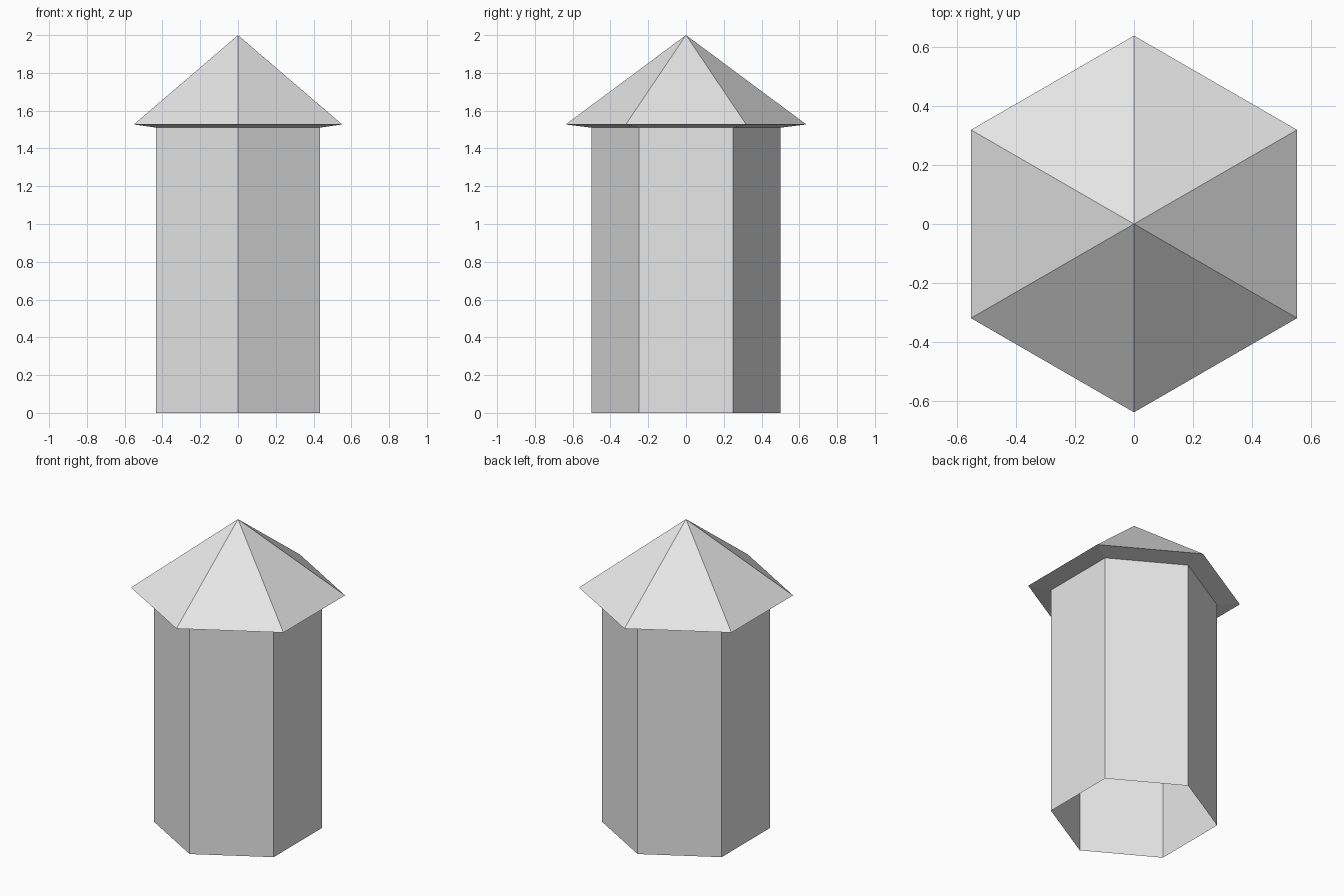
import bpy
import bmesh
from math import sin, cos, pi

cube = bpy.data.objects.get("Cube")
if cube:
    bpy.data.objects.remove(cube, do_unlink=True)

SIDES = 6

grey = bpy.data.materials.new("light_grey")
grey.use_nodes = True
colour = (0.8, 0.8, 0.8, 1)
grey.diffuse_color = colour
grey.node_tree.nodes["Principled BSDF"].inputs["Base Color"].default_value = colour


def lathe(name, profile):
    """Sweep (radius, height) points round z; radius 0 makes a tip."""
    bm = bmesh.new()
    rings = []
    for r, z in profile:
        if r == 0:
            rings.append([bm.verts.new((0, 0, z))] * SIDES)
        else:
            angles = [2 * pi * i / SIDES - pi / 2 for i in range(SIDES)]
            rings.append([bm.verts.new((r * cos(a), r * sin(a), z)) for a in angles])
    for low, high in zip(rings, rings[1:]):
        for i in range(SIDES):
            j = (i + 1) % SIDES
            corners = [low[i], low[j], high[j], high[i]]
            bm.faces.new(list(dict.fromkeys(corners)))
    mesh = bpy.data.meshes.new(name)
    bm.to_mesh(mesh)
    bm.free()
    mesh.materials.append(grey)
    obj = bpy.data.objects.new(name, mesh)
    bpy.context.collection.objects.link(obj)
    return obj


# Hollow tower wall, open at the bottom
lathe("tower_wall", [(0.5, 0), (0.5, 1.51)])

# Pointed roof with a slightly raised overhanging eave
lathe("roof", [(0.5, 1.51), (0.637, 1.527), (0, 2)])
